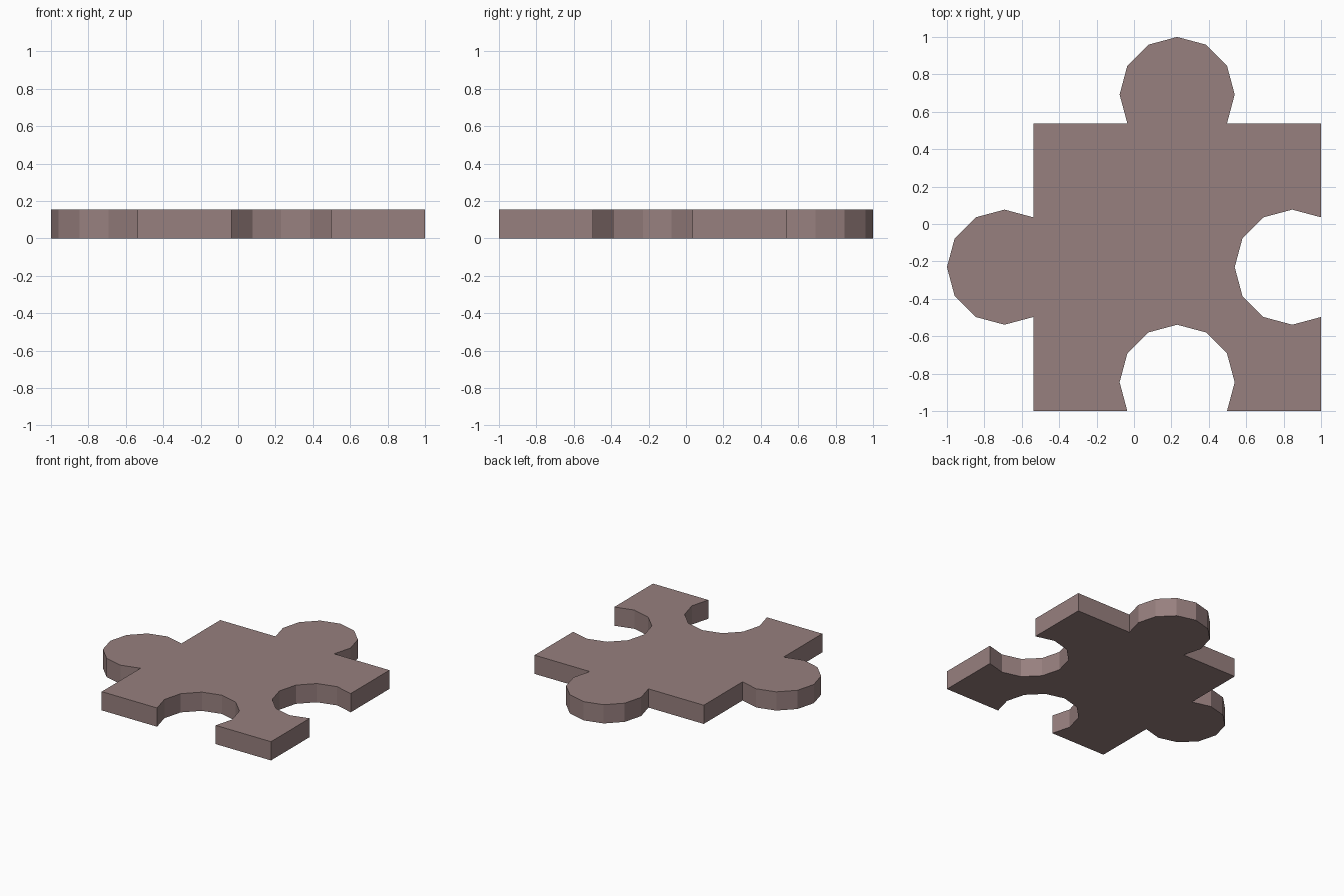
import bpy, bmesh
from math import sin, cos, radians

if "Cube" in bpy.data.objects:
    bpy.data.objects.remove(bpy.data.objects["Cube"])

R = 2 / 6.5            # knob radius
SIDE = 5 * R           # square body
THICK = R / 2
LOW, HIGH = -1.0, 1.0
EDGE = SIDE - 1        # top edge (y); left edge is x = -EDGE
MID = 1 - SIDE / 2     # middle of the body: x = MID, y = -MID


def arc(cx, cy, start, end):
    """Eight sides of a twelve-sided knob."""
    return [(cx + R * cos(radians(start + (end - start) * i / 8)),
             cy + R * sin(radians(start + (end - start) * i / 8)))
            for i in range(9)]


# Outline, counter-clockwise: corner then knob or socket on each side
outline = [(-EDGE, LOW)] + arc(MID, LOW + R / 2, 210, -30)        # front socket
outline += [(HIGH, LOW)] + arc(HIGH - R / 2, -MID, 300, 60)       # right socket
outline += [(HIGH, EDGE)] + arc(MID, EDGE + R / 2, -30, 210)      # back knob
outline += [(-EDGE, EDGE)] + arc(-EDGE - R / 2, -MID, 60, 300)    # left knob

# Extrude the outline into a flat piece
bm = bmesh.new()
base = bm.faces.new([bm.verts.new((x, y, 0)) for x, y in outline])
ext = bmesh.ops.extrude_face_region(bm, geom=[base], use_keep_orig=True)
top = [v for v in ext["geom"] if isinstance(v, bmesh.types.BMVert)]
bmesh.ops.translate(bm, verts=top, vec=(0, 0, THICK))
bmesh.ops.recalc_face_normals(bm, faces=bm.faces[:])
mesh = bpy.data.meshes.new("puzzle_piece")
bm.to_mesh(mesh)
bm.free()

piece = bpy.data.objects.new("puzzle_piece", mesh)
bpy.context.collection.objects.link(piece)
mat = bpy.data.materials.new("dusty_brown")
mat.diffuse_color = (0.31, 0.215, 0.21, 1)
mat.use_nodes = True
mat.node_tree.nodes["Principled BSDF"].inputs["Base Color"].default_value = mat.diffuse_color
mesh.materials.append(mat)
